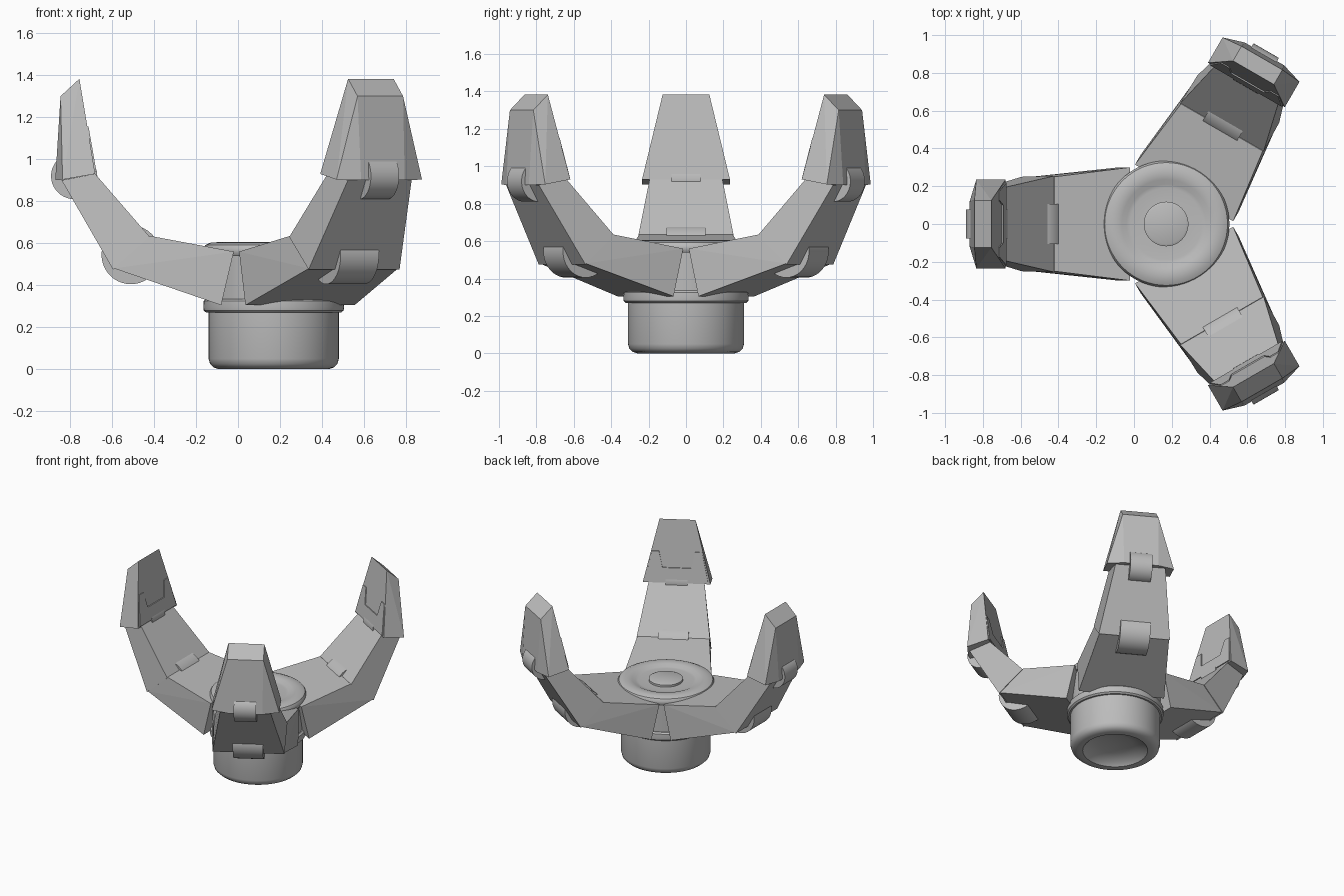
import bpy, bmesh
from math import pi, cos, sin, radians
from mathutils import Matrix, Vector

cube = bpy.data.objects.get("Cube")
if cube:
    bpy.data.objects.remove(cube, do_unlink=True)

grey = bpy.data.materials.new("light grey")
grey.use_nodes = True
GREY = (0.5, 0.5, 0.5, 1)
grey.diffuse_color = GREY
grey.node_tree.nodes["Principled BSDF"].inputs["Base Color"].default_value = GREY

HUB = Vector((0.17, 0, 0))


def finish(name, bm, matrix, smooth=False):
    bmesh.ops.recalc_face_normals(bm, faces=bm.faces)
    mesh = bpy.data.meshes.new(name)
    bm.to_mesh(mesh)
    bm.free()
    mesh.materials.append(grey)
    obj = bpy.data.objects.new(name, mesh)
    bpy.context.collection.objects.link(obj)
    obj.matrix_world = matrix
    if smooth:
        bpy.ops.object.select_all(action='DESELECT')
        obj.select_set(True)
        bpy.context.view_layer.objects.active = obj
        bpy.ops.object.shade_smooth_by_angle(angle=radians(35))
    return obj


def lathe(name, profile, steps=64):
    """Spin a closed (radius, height) profile around the hub axis."""
    bm = bmesh.new()
    verts = [bm.verts.new((r, 0, z)) for r, z in profile]
    edges = [bm.edges.new(pair) for pair in zip(verts, verts[1:])]
    bmesh.ops.spin(bm, geom=verts + edges, axis=(0, 0, 1), cent=(0, 0, 0),
                   angle=2 * pi, steps=steps, use_duplicate=False)
    bmesh.ops.remove_doubles(bm, verts=bm.verts, dist=0.0005)
    return finish(name, bm, Matrix.Translation(HUB), smooth=True)


def hull(name, points, matrix):
    """Flat-faced block from (radius, half width, height) points, mirrored."""
    bm = bmesh.new()
    for r, w, z in points:
        for side in (-1, 1):
            bm.verts.new((r, side * w, z))
    result = bmesh.ops.convex_hull(bm, input=bm.verts)
    spare = [g for g in result["geom_interior"] if isinstance(g, bmesh.types.BMVert)]
    bmesh.ops.delete(bm, geom=spare, context='VERTS')
    bmesh.ops.dissolve_limit(bm, angle_limit=radians(2), verts=bm.verts, edges=bm.edges)
    return finish(name, bm, matrix)


def hinge(name, r, z, radius, width, matrix):
    bm = bmesh.new()
    bmesh.ops.create_cone(bm, cap_ends=True, segments=40, radius1=radius,
                          radius2=radius, depth=width)
    turn = Matrix.Translation((r, 0, z)) @ Matrix.Rotation(pi / 2, 4, 'X')
    bmesh.ops.transform(bm, matrix=turn, verts=bm.verts)
    return finish(name, bm, matrix, smooth=True)


def grip_pad(name, matrix):
    """Thin raised pad with a notch, lying on the inner face of the tip."""
    outline = [(-0.22, 0.94), (0.22, 0.94), (0.175, 1.155), (0.125, 1.155),
               (0.1, 1.04), (-0.1, 1.04), (-0.125, 1.155), (-0.175, 1.155)]
    bm = bmesh.new()
    verts = [bm.verts.new((0.842 + (z - 0.93) * 0.176, w, z)) for w, z in outline]
    face = bm.faces.new(verts)
    extruded = bmesh.ops.extrude_face_region(bm, geom=[face])["geom"]
    moved = [g for g in extruded if isinstance(g, bmesh.types.BMVert)]
    bmesh.ops.translate(bm, verts=moved, vec=(0.03, 0, 0))
    return finish(name, bm, matrix)


# Hub: cup with a hollow underside, flange, core and lid
lathe("hub_cup", [(0, 0.06), (0.12, 0.05), (0.2, 0.025), (0.225, 0), (0.26, 0),
                  (0.285, 0.008), (0.303, 0.025), (0.31, 0.05), (0.31, 0.28), (0, 0.28)])
lathe("hub_flange", [(0, 0.27), (0.322, 0.27), (0.333, 0.28), (0.335, 0.295),
                     (0.333, 0.325), (0.322, 0.335), (0, 0.335)])
lathe("hub_core", [(0, 0.33), (0.315, 0.33), (0.315, 0.56), (0, 0.56)])
lathe("hub_lid", [(0, 0.54), (0.325, 0.54), (0.335, 0.555), (0.335, 0.575),
                  (0.325, 0.592), (0.3, 0.603), (0.265, 0.605), (0.235, 0.6),
                  (0.21, 0.588), (0.19, 0.585), (0.118, 0.585), (0.118, 0.6),
                  (0.105, 0.606), (0, 0.606)])

# Three fingers around the hub
for label, degrees in (("right", 180), ("left_front", -60), ("left_back", 60)):
    place = Matrix.Translation(HUB) @ Matrix.Rotation(radians(degrees), 4, 'Z')
    hull(label + "_finger_base", [(0.19, 0.3, 0.56), (0.25, 0.3, 0.305),
                                  (0.59, 0.25, 0.635), (0.76, 0.245, 0.48)], place)
    hull(label + "_finger_middle", [(0.59, 0.255, 0.63), (0.765, 0.25, 0.475),
                                    (0.85, 0.195, 0.93), (1.01, 0.175, 0.9)], place)
    hull(label + "_finger_tip", [(0.85, 0.235, 0.93), (1.005, 0.235, 0.903),
                                 (1.04, 0.12, 0.9), (1.015, 0.125, 1.3),
                                 (0.925, 0.125, 1.383)], place)
    grip_pad(label + "_grip_pad", place)
    hinge(label + "_lower_hinge", 0.68, 0.545, 0.14, 0.21, place)
    hinge(label + "_upper_hinge", 0.95, 0.92, 0.11, 0.155, place)
